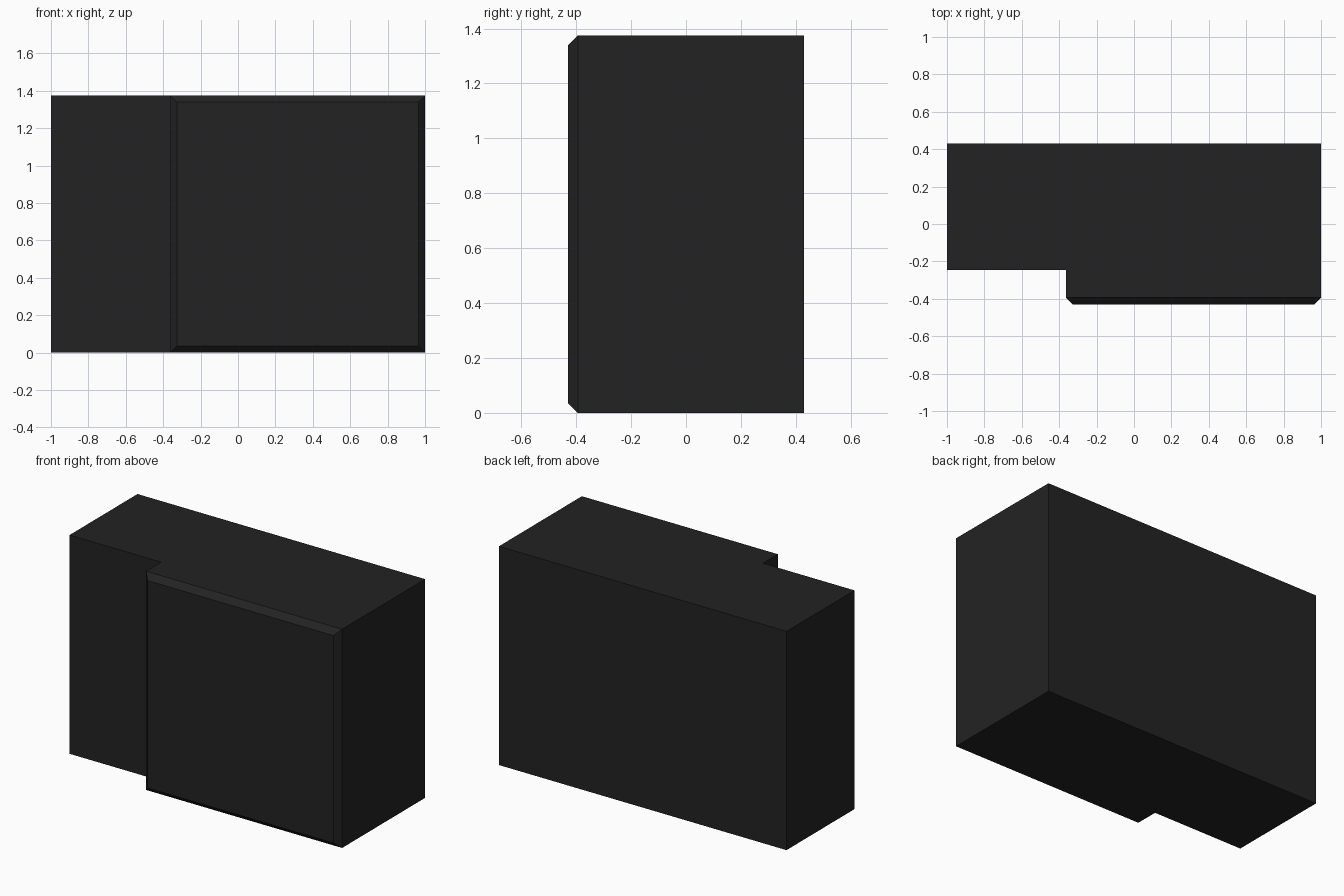
import bpy, bmesh

if "Cube" in bpy.data.objects:
    bpy.data.objects.remove(bpy.data.objects["Cube"])

HEIGHT = 1.375
CHAMFER = 0.036
FRONT = -0.43

charcoal = bpy.data.materials.new("charcoal")
charcoal.diffuse_color = (0.0165, 0.0165, 0.0165, 1)
charcoal.use_nodes = True
charcoal.node_tree.nodes["Principled BSDF"].inputs["Base Color"].default_value = charcoal.diffuse_color

# Stepped plan outline: shallow left bay, deeper right bay
outline = [(-1, 0.43), (-1, -0.245), (-0.363, -0.245),
           (-0.363, FRONT), (1, FRONT), (1, 0.43)]

bm = bmesh.new()
base = bm.faces.new([bm.verts.new((x, y, 0)) for x, y in outline])
extruded = bmesh.ops.extrude_face_region(bm, geom=[base])["geom"]
top_verts = [g for g in extruded if isinstance(g, bmesh.types.BMVert)]
bmesh.ops.translate(bm, verts=top_verts, vec=(0, 0, HEIGHT))
bmesh.ops.recalc_face_normals(bm, faces=bm.faces[:])

# Chamfer all round the raised front panel
panel_edges = [e for e in bm.edges
               if all(abs(v.co.y - FRONT) < 1e-4 for v in e.verts)]
bmesh.ops.bevel(bm, geom=panel_edges, offset=CHAMFER, offset_type='OFFSET',
                segments=1, affect='EDGES')
bmesh.ops.recalc_face_normals(bm, faces=bm.faces[:])

mesh = bpy.data.meshes.new("stepped_cabinet_body")
bm.to_mesh(mesh)
bm.free()
mesh.materials.append(charcoal)
body = bpy.data.objects.new("stepped_cabinet_body", mesh)
bpy.context.collection.objects.link(body)
